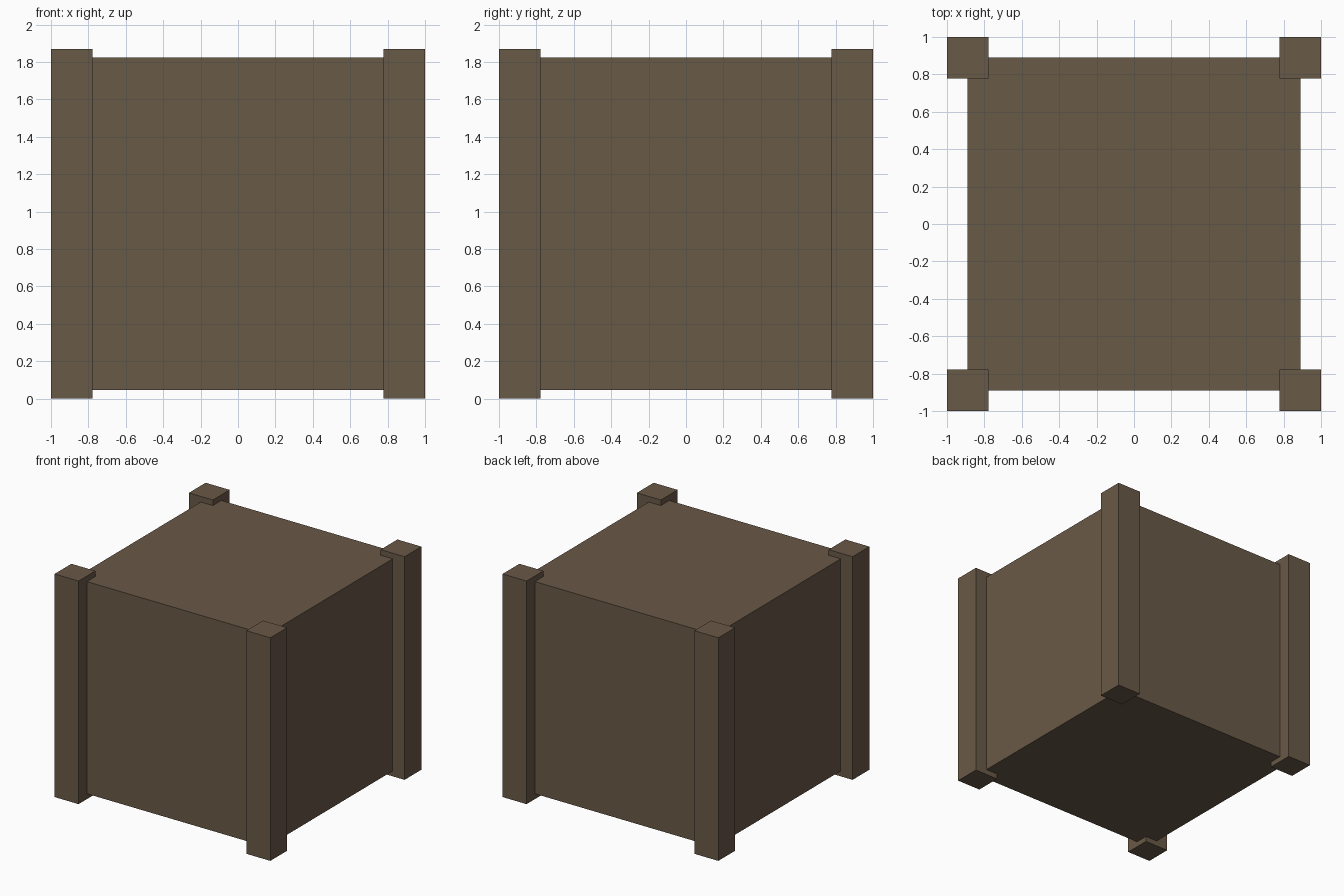
import bpy

if "Cube" in bpy.data.objects:
    bpy.data.objects.remove(bpy.data.objects["Cube"])

wood = bpy.data.materials.new("brown wood")
wood.diffuse_color = (0.141, 0.100, 0.063, 1)
wood.use_nodes = True
wood.node_tree.nodes["Principled BSDF"].inputs["Base Color"].default_value = wood.diffuse_color


def box(name, x0, x1, y0, y1, z0, z1):
    bpy.ops.mesh.primitive_cube_add(
        size=1, location=((x0 + x1) / 2, (y0 + y1) / 2, (z0 + z1) / 2))
    ob = bpy.context.object
    ob.name = name
    ob.scale = (x1 - x0, y1 - y0, z1 - z0)
    bpy.ops.object.transform_apply(location=False, rotation=False, scale=True)
    ob.data.materials.append(wood)
    return ob


# Crate body, raised slightly off the ground
box("crate_body", -0.89, 0.89, -0.89, 0.89, 0.045, 1.823)

# Square corner posts, standing proud of the body on every side
W = 0.222
for side, sx in (("left", -1), ("right", 1)):
    for end, sy in (("front", -1), ("back", 1)):
        xs = sorted((sx, sx * (1 - W)))
        ys = sorted((sy, sy * (1 - W)))
        box(f"{end}_{side}_post", *xs, *ys, 0, 1.87)
